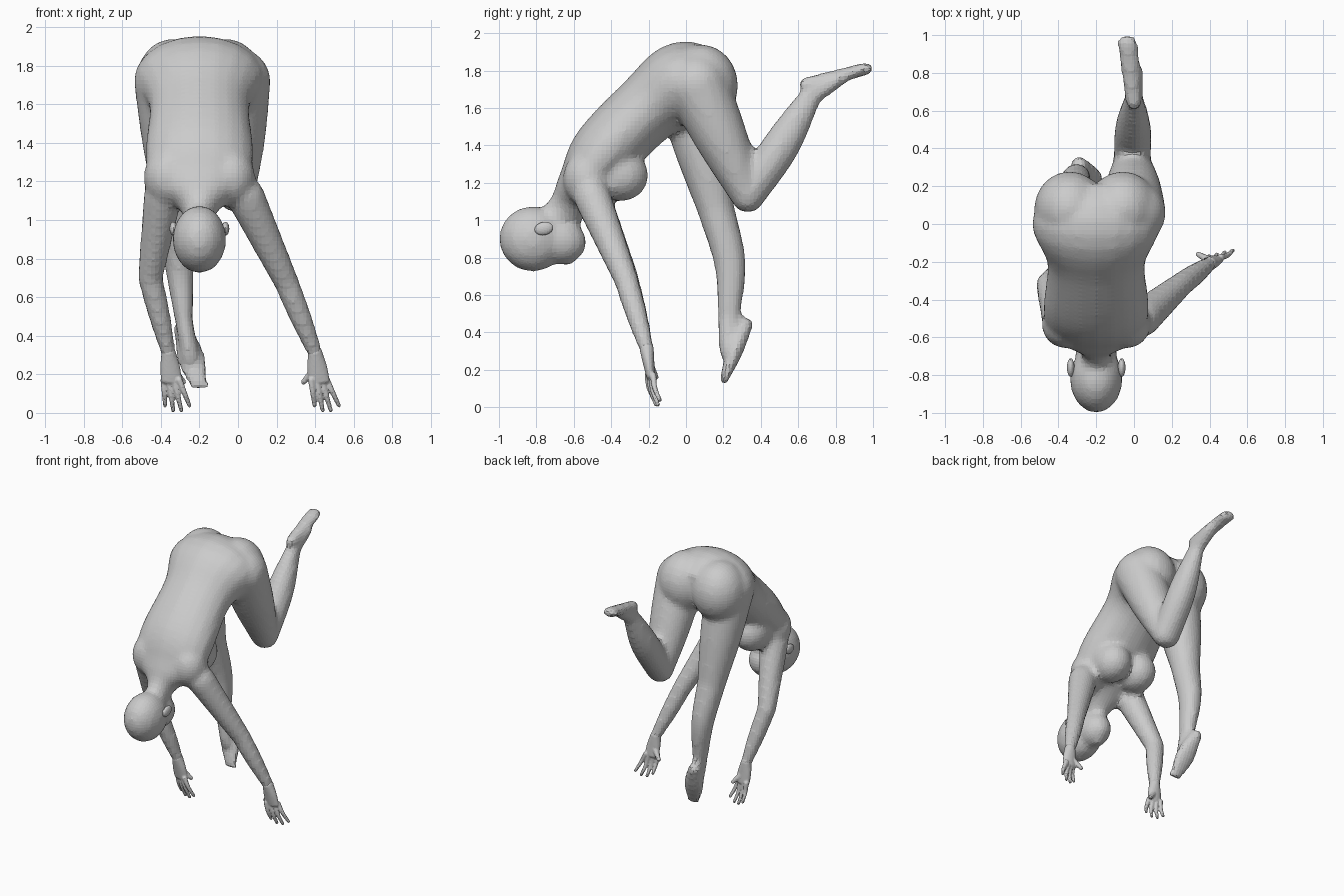
import bpy, bmesh, math
from mathutils import Vector, Matrix

if "Cube" in bpy.data.objects:
    bpy.data.objects.remove(bpy.data.objects["Cube"], do_unlink=True)

grey = (0.6, 0.6, 0.6, 1)
clay = bpy.data.materials.new("clay grey")
clay.use_nodes = True
clay.diffuse_color = grey
clay.node_tree.nodes["Principled BSDF"].inputs["Base Color"].default_value = grey

middle = -0.2  # the body's own centre line


def smooth_path(stations, steps=5):
    """Catmull-Rom curve through stations, radii included."""
    first, last = stations[0], stations[-1]
    padded = [2 * first - stations[1], *stations, 2 * last - stations[-2]]
    path = []
    for before, start, end, after in zip(padded, padded[1:], padded[2:], padded[3:]):
        slope_in, slope_out = (end - before) / 2, (after - start) / 2
        for step in range(steps):
            t = step / steps
            ease = t * t * (3 - 2 * t)
            path.append(start.lerp(end, ease) + slope_in * t * (1 - t) ** 2
                        - slope_out * t * t * (1 - t))
    return path + [last]


def loft(bm, stations, sides=20):
    """Elliptical tube; a station is centre, half width and half depth."""
    path = smooth_path([Vector((*centre, width, depth)) for centre, width, depth in stations])
    rings = []
    for i, station in enumerate(path):
        ahead, behind = path[min(i + 1, len(path) - 1)], path[max(i - 1, 0)]
        along = (Vector(ahead[:3]) - Vector(behind[:3])).normalized()
        across = Vector((1, 0, 0))
        across = (across - along * across.dot(along)).normalized()
        up = along.cross(across)
        centre, width, depth = Vector(station[:3]), station[3], station[4]
        angles = [math.tau * k / sides for k in range(sides)]
        rings.append([bm.verts.new(centre + across * width * math.cos(a) + up * depth * math.sin(a))
                      for a in angles])
    for ring, following in zip(rings, rings[1:]):
        for k in range(sides):
            bm.faces.new((ring[k - 1], ring[k], following[k], following[k - 1]))
    bm.faces.new(rings[0])
    bm.faces.new(rings[-1])


def ball(bm, centre, radii, tilt=0):
    placing = Matrix.Translation(centre) @ Matrix.Rotation(tilt, 4, 'X')
    bmesh.ops.create_uvsphere(bm, u_segments=20, v_segments=12, radius=1,
                              matrix=placing @ Matrix.Diagonal((*radii, 1)))


def limb(bm, start, end, thick_start, thick_end, wide=1, wide_end=1, swell=0, bow=0):
    """Round-ended tapering form that can swell or bow backwards midway."""
    start, end = Vector(start), Vector(end)
    halfway = (start + end) / 2 + Vector((0, bow, 0))
    thick_middle = (thick_start + thick_end) / 2 + swell
    loft(bm, [(start, thick_start * wide, thick_start),
              (halfway, thick_middle * (wide + wide_end) / 2, thick_middle),
              (end, thick_end * wide_end, thick_end)])
    ball(bm, start, (thick_start * wide, thick_start, thick_start))
    ball(bm, end, (thick_end * wide_end, thick_end, thick_end))


def finish(name, bm):
    bmesh.ops.recalc_face_normals(bm, faces=bm.faces)
    mesh = bpy.data.meshes.new(name)
    bm.to_mesh(mesh)
    bm.free()
    mesh.materials.append(clay)
    part = bpy.data.objects.new(name, mesh)
    bpy.context.collection.objects.link(part)
    return part


def fuse(part, voxel, softness):
    """Melt overlapping forms into one softly faceted skin."""
    melt = part.modifiers.new("melt", 'REMESH')
    melt.mode = 'VOXEL'
    melt.voxel_size = voxel
    relax = part.modifiers.new("relax", 'SMOOTH')
    relax.iterations = softness


body = bmesh.new()

# Torso, from the seat over the arched back to the neck
seat, hips, waist = (middle, 0.19, 1.71), (middle, 0, 1.73), (middle, -0.2, 1.6)
ribs, shoulders = (middle, -0.44, 1.36), (middle, -0.56, 1.19)
neck, skull = (middle, -0.65, 1.05), (middle, -0.82, 0.9)
loft(body, [(seat, 0.24, 0.14), (hips, 0.34, 0.23), (waist, 0.26, 0.19),
            (ribs, 0.28, 0.18), (shoulders, 0.25, 0.13), (neck, 0.09, 0.1),
            (skull, 0.08, 0.09)])

# Buttocks, breasts and shoulder blades
for side in (-1, 1):
    ball(body, (middle + side * 0.14, 0.08, 1.72), (0.19, 0.2, 0.22))
    ball(body, (middle + side * 0.11, -0.35, 1.24), (0.13, 0.15, 0.14))
    ball(body, (middle + side * 0.16, -0.53, 1.22), (0.13, 0.13, 0.15))

# Skull, jaw and nose
ball(body, skull, (0.14, 0.18, 0.175))
ball(body, (middle, -0.68, 0.89), (0.11, 0.15, 0.125), tilt=-0.2)
ball(body, (middle, -0.63, 0.79), (0.02, 0.04, 0.04))

# Left leg, folded at the knee with the foot raised
left_hip, left_knee = (0, 0.06, 1.72), (-0.01, 0.33, 1.13)
left_ankle, left_instep = (0, 0.67, 1.67), (0, 0.82, 1.755)
left_heel, left_toes = (0, 0.64, 1.725), (-0.035, 0.965, 1.81)
limb(body, left_hip, left_knee, 0.17, 0.09, wide_end=1.1, swell=0.01)
limb(body, left_knee, left_ankle, 0.09, 0.06, wide=1.1, wide_end=0.8, swell=0.025, bow=0.01)
limb(body, left_ankle, left_instep, 0.06, 0.04, wide=0.8, wide_end=1.2)
limb(body, left_heel, left_toes, 0.04, 0.035, wide=1.1, wide_end=1.6)

# Right leg, hanging with pointed toes
right_hip, right_knee = (-0.37, 0, 1.72), (-0.33, 0.16, 1.06)
right_ankle, right_instep = (-0.28, 0.23, 0.48), (-0.25, 0.22, 0.3)
right_heel, right_toes = (-0.29, 0.315, 0.44), (-0.2, 0.2, 0.14)
limb(body, right_hip, right_knee, 0.17, 0.1, swell=0.01)
limb(body, right_knee, right_ankle, 0.1, 0.06, wide_end=0.8, bow=0.04, swell=0.005)
limb(body, right_ankle, right_instep, 0.06, 0.045, wide=0.8)
limb(body, right_heel, right_toes, 0.045, 0.022, wide_end=2.4, swell=0.01)


def arm(shoulder, elbow, wrist):
    limb(body, shoulder, elbow, 0.1, 0.065)
    limb(body, elbow, wrist, 0.065, 0.04, swell=0.005)


def hand(name, wrist, inward, lean):
    """Flat palm with four spread fingers and a thumb on the inward side."""
    bm = bmesh.new()
    wrist = Vector(wrist)
    knuckles = wrist + Vector((lean / 2, 0.02, -0.14))
    limb(bm, wrist, knuckles, 0.038, 0.024, wide_end=2.3)
    for finger in (-1.5, -0.5, 0.5, 1.5):
        root = knuckles + Vector((finger * 0.027, -inward * finger * 0.01, 0))
        reach = Vector((finger * 0.015 + lean, 0.035, finger ** 2 / 80 - 0.16))
        limb(bm, root, root + reach, 0.017, 0.011, bow=-0.01)
    palm = wrist.lerp(knuckles, 0.5)
    limb(bm, palm, palm + Vector((inward * 0.07, 0.04, -0.08)), 0.024, 0.014)
    fuse(finish(name, bm), 0.007, 2)


# Arms and hands, reaching down
left_wrist, right_wrist = (0.4, -0.21, 0.31), (-0.36, -0.21, 0.31)
arm((0.04, -0.5, 1.12), (0.25, -0.32, 0.68), left_wrist)
arm((-0.39, -0.5, 1.12), (-0.455, -0.32, 0.7), right_wrist)
hand("left_hand", left_wrist, inward=-1, lean=0.04)
hand("right_hand", right_wrist, inward=1, lean=0.03)
fuse(finish("body", body), 0.022, 5)

# Ears
for name, side in (("left_ear", 1), ("right_ear", -1)):
    ear = bmesh.new()
    ball(ear, (middle + side * 0.135, -0.76, 0.955), (0.02, 0.05, 0.035), tilt=0.2)
    finish(name, ear)
